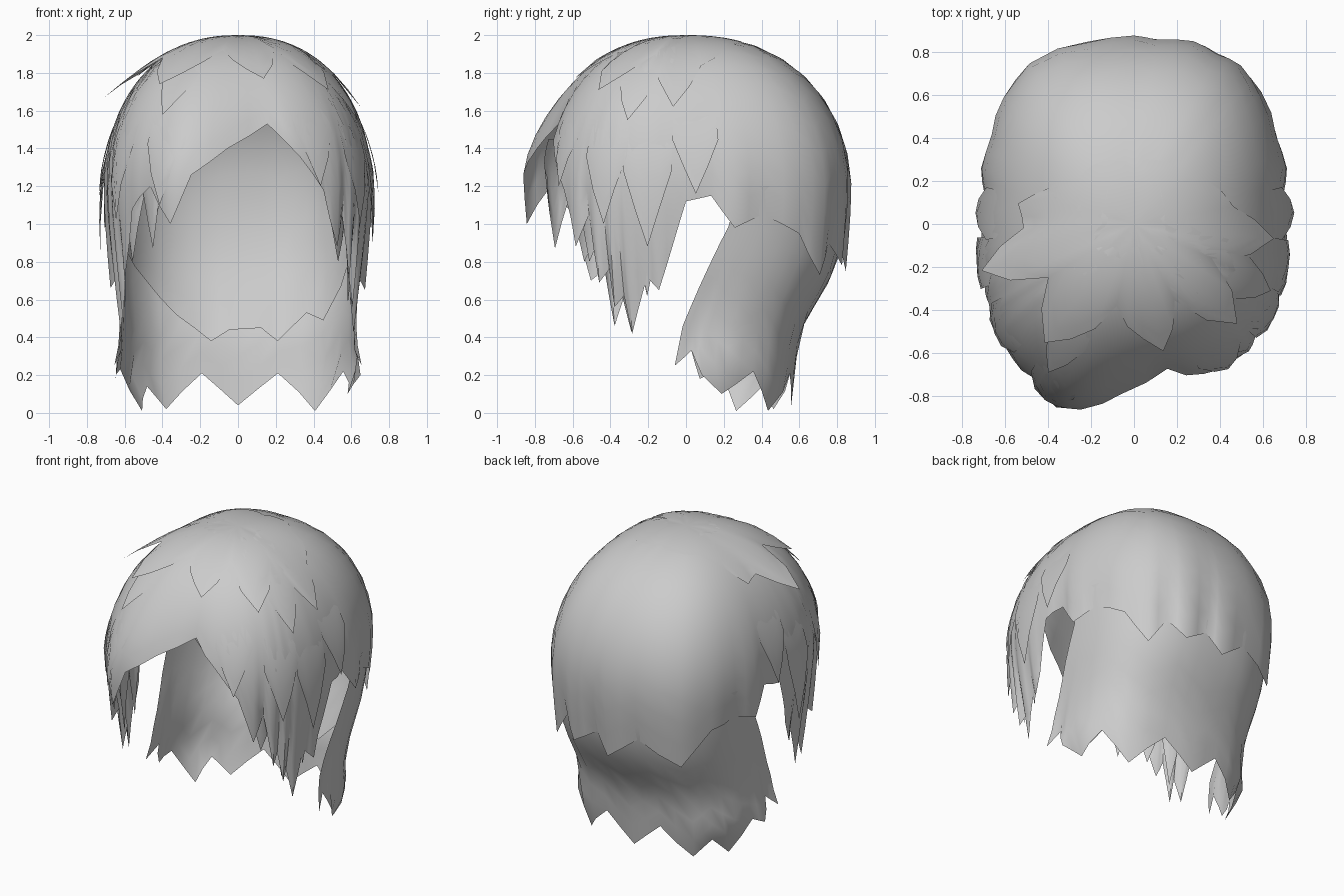
import bpy, bmesh, math

if "Cube" in bpy.data.objects:
    bpy.data.objects.remove(bpy.data.objects["Cube"], do_unlink=True)

hair = bpy.data.materials.new("hair_grey")
hair.use_nodes = True
GREY = (0.6, 0.6, 0.6, 1)
hair.diffuse_color = GREY
hair.node_tree.nodes["Principled BSDF"].inputs["Base Color"].default_value = GREY

MID, DOME = 1.2, 0.8          # height of the widest ring, height of the dome above it
QUARTER = DOME * math.pi / 2


def lerp_table(table, v):
    """Piecewise linear lookup in an ascending list of (key, value)."""
    if v <= table[0][0]:
        return table[0][1]
    for (a, p), (b, q) in zip(table, table[1:]):
        if v <= b:
            return p + (q - p) * (v - a) / (b - a)
    return table[-1][1]


def bump(deg, centre, width):
    return math.exp(-((deg - centre) / width) ** 2)


def arc_of(z):
    return DOME * math.acos(min(1, (z - MID) / DOME)) if z > MID else QUARTER + MID - z


def height_of(s):
    return MID + DOME * math.cos(s / DOME) if s < QUARTER else MID - (s - QUARTER)


def ring(a, side, front, back):
    """Rounded-square radius; a is the angle from the front towards +x."""
    y = front if math.cos(a) > 0 else back
    n = 2.7
    return ((abs(math.sin(a)) / side) ** n + (abs(math.cos(a)) / y) ** n) ** (-1 / n)


def cap_point(deg, s):
    """Point on the head shape at arc length s down from the crown."""
    a = math.radians(deg)
    front = 0.77 - 0.06 * math.sin(a)
    z = height_of(s)
    if s < QUARTER:
        f = math.sin(s / DOME) ** 0.87
    else:
        f = 1 - 0.12 * ((MID - z) / 0.75) ** 1.5
    # the swept fringe stands forward on one side of the parting
    r = ring(a, 0.71, front, 0.87) * f * (1 + 0.12 * f ** 6 * bump(deg, -18, 16))
    return r * math.sin(a), -r * math.cos(a), z


SPREAD = [(0.2, 96), (0.45, 92), (1.0, 71), (1.2, 68)]
NAPE_SIDE = [(0, .52), (.1, .58), (.2, .65), (.4, .62), (.6, .63), (.8, .66), (1.0, .68),
             (1.2, .70), (1.4, .68), (1.6, .60), (1.7, .55)]
NAPE_BACK = [(0, .54), (.2, .57), (.43, .60), (.6, .70), (.7, .76), (.8, .80), (1.0, .84),
             (1.2, .85), (1.4, .82), (1.6, .74), (1.7, .68)]


def nape_point(b, s):
    """Point on the lower back; b runs from -1 to 1 across the neck."""
    z = height_of(s)
    a = math.radians(180 + b * lerp_table(SPREAD, z))
    y = lerp_table(NAPE_BACK, z)
    r = ring(a, lerp_table(NAPE_SIDE, z), y, y)
    return r * math.sin(a), -r * math.cos(a), z


def sheet(name, hem, top=2.0, point=cap_point, grow=lambda u, t: 1.0, flare=0.03,
          rows=11, closed=False):
    """Sheet of hair hanging from height top to a jagged hem of (position, height)."""
    cols = []
    n = len(hem)
    for i, (u, z) in enumerate(hem):
        near = [hem[j][1] for j in (i - 1, i + 1) if 0 <= j < n]
        lean = 1 if z < min(near) else (-1 if z > max(near) else 0)
        cols.append((u, z, lean))
        if i < n - 1:
            u2, z2 = hem[i + 1]
            parts = max(2, round(abs(u2 - u) / 9)) if point is cap_point else 2
            for k in range(1, parts):
                w = k / parts
                cols.append((u + (u2 - u) * w, z + (z2 - z) * w, 0))
    if closed:
        cols.pop()
    bm = bmesh.new()
    pole = bm.verts.new((0, 0, 2.0)) if top >= 2 else None
    s0 = arc_of(top)
    grid = []
    for u, z, lean in cols:
        s1, col = arc_of(z), []
        for k in range(1 if pole else 0, rows + 1):
            t = k / rows
            x, y, h = point(u, s0 + (s1 - s0) * t)
            g = grow(u, t) * (1 + flare * lean * t ** 5)
            col.append(bm.verts.new((x * g, y * g, h)))
        grid.append(col)
    pairs = list(zip(grid, grid[1:]))
    if closed:
        pairs.append((grid[-1], grid[0]))
    for c, d in pairs:
        if pole:
            bm.faces.new((pole, c[0], d[0]))
        for k in range(len(c) - 1):
            bm.faces.new((c[k], c[k + 1], d[k + 1], d[k]))
    me = bpy.data.meshes.new(name)
    bm.to_mesh(me)
    bm.free()
    me.materials.append(hair)
    ob = bpy.data.objects.new(name, me)
    bpy.context.collection.objects.link(ob)
    bpy.ops.object.select_all(action='DESELECT')
    ob.select_set(True)
    bpy.context.view_layer.objects.active = ob
    bpy.ops.object.shade_smooth_by_angle(angle=math.radians(50))


# Main hair: fringe parted off centre, side locks, ear gaps and the back hem
sheet("main_hair", [
    (-180, .75), (-166, .90), (-147, .75), (-134, .98), (-122, 1.02),
    (-110, .98), (-101, 1.15), (-90, 1.12), (-84, .92), (-78, .66), (-72, .72), (-65, .43),
    (-61, .60), (-58, .46), (-54, .76), (-50, .70), (-42, 1.08), (-33, 1.20), (-23, 1.0),
    (-16, 1.26), (-4, 1.40), (13, 1.53), (25, 1.36), (35, 1.18), (42, .88), (47, 1.05),
    (52, .69), (55, .76), (58, .56), (61, .62), (65, .42), (72, .72), (78, .65), (85, .92),
    (90, 1.12), (101, 1.15), (110, .98), (122, 1.05), (136, .95), (146, .73), (154, .90),
    (162, .78), (173, .88), (180, .75)], closed=True)

# Lower back hair reaching forward under the ears
sheet("nape_hair", [
    (-1, .25), (-.93, .33), (-.86, .20), (-.75, .10), (-.6, .22), (-.45, .01), (-.22, .21),
    (0, .04), (.2, .21), (.41, .02), (.52, .14), (.65, .01), (.78, .23),
    (.87, .18), (.93, .33), (1, .25)], top=1.2, point=nape_point, flare=0.02, rows=9)

# Shorter layer lining the inside of the lower back
sheet("inner_back_hair", [
    (-.92, 1.08), (-.75, .85), (-.47, .49), (-.37, .53), (-.22, .38), (-.13, .45),
    (.05, .44), (.15, .38), (.33, .52), (.5, .70), (.7, .85), (.9, 1.05)],
    top=1.65, point=nape_point, grow=lambda u, t: 0.98 - 0.02 * t, flare=0.01, rows=9)

# Short layer over the crown with a choppy front hem and one raised side spike
sheet("crown_layer", [
    (-180, 1.97), (-130, 1.95), (-112, 1.88), (-100, 1.78), (-88, 1.80), (-73, 1.67),
    (-58, 1.88), (-37, 1.74), (-12, 1.92), (13, 1.77), (28, 1.91), (46, 1.71), (66, 1.90),
    (84, 1.62), (100, 1.84), (130, 1.95), (180, 1.97)],
    grow=lambda u, t: (1 + 0.04 * t * (1 + math.cos(math.radians(u))) / 2
                       + 0.15 * t * t * bump(u, -73, 14)),
    rows=7, closed=True)

# Inner fringe tips filling in behind the front and side locks
for side, name in ((-1, "right"), (1, "left")):
    tips = [(28, 1.25), (33, .87), (39, 1.15), (46, .80), (53, 1.0), (58, .58),
            (66, .95), (72, .62), (80, 1.05)]
    tips = tips if side < 0 else tips[2:]
    sheet(name + "_inner_fringe", sorted((side * u, z) for u, z in tips),
          top=1.45, grow=lambda u, t: 0.975 - 0.02 * t, rows=6)

# Loose pointed locks: angle, half width, root height, tip height, lift at the tip
LOCKS = [(-94, 10, 1.60, 1.14, .04), (-76, 9, 1.45, .80, .08), (-52, 9, 1.62, 1.02, .03),
         (-27, 8, 1.60, 1.10, .02), (33, 9, 1.66, 1.20, .02), (56, 9, 1.55, 1.0, .03),
         (74, 10, 1.50, .88, .05), (94, 10, 1.60, 1.16, .05), (-30, 9, 1.85, 1.58, .03),
         (64, 10, 1.85, 1.55, .03)]
for i, (a, w, root, tip, lift) in enumerate(LOCKS):
    hang = root - (root - tip) * 0.35
    sheet(f"loose_lock_{i + 1}", [(a - w, hang), (a, tip), (a + w, hang)], top=root,
          grow=lambda u, t, a=a, w=w, lift=lift:
          0.99 + (lift + 0.01) * t * (1 - 0.6 * abs(u - a) / w), flare=0.0, rows=5)
